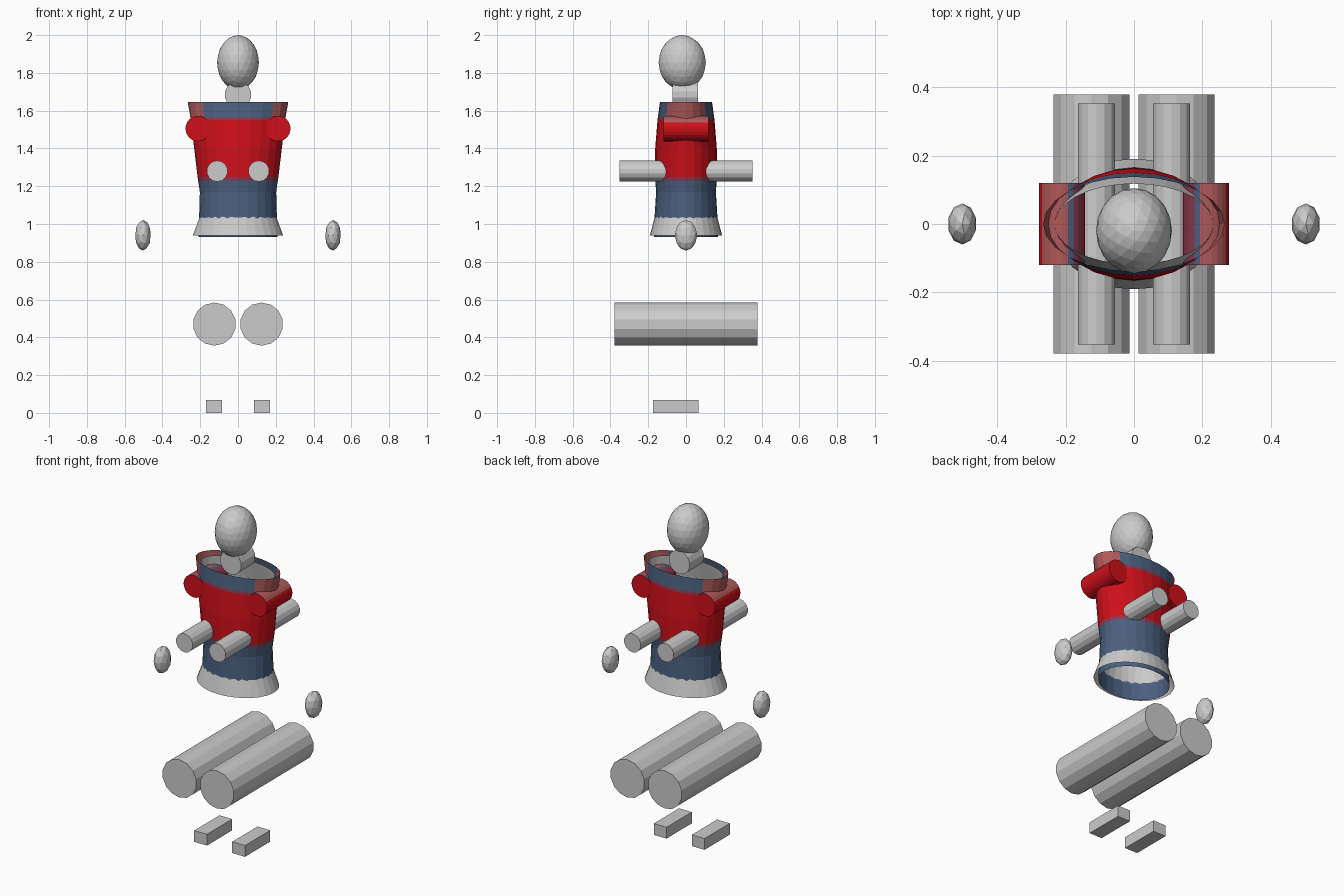
import bpy, bmesh
from math import sin, cos, pi

if "Cube" in bpy.data.objects:
    bpy.data.objects.remove(bpy.data.objects["Cube"])


def material(name, rgb):
    m = bpy.data.materials.new(name)
    m.diffuse_color = (*rgb, 1)
    m.use_nodes = True
    m.node_tree.nodes["Principled BSDF"].inputs["Base Color"].default_value = m.diffuse_color
    return m


RED = material("red_cloth", (0.62, 0.005, 0.01))
PLUM = material("blended_cloth", (0.27, 0.04, 0.08))
BLUE = material("blue_cloth", (0.07, 0.115, 0.21))
PALE = material("faded_red_cloth", (0.42, 0.1, 0.1))
CLOTH = [RED, PLUM, BLUE, PALE]


def finish(name, bm, mats=()):
    me = bpy.data.meshes.new(name)
    bm.to_mesh(me)
    bm.free()
    for m in mats:
        me.materials.append(m)
    ob = bpy.data.objects.new(name, me)
    bpy.context.collection.objects.link(ob)
    return ob


def ellipsoid(name, loc, radii, detail):
    bpy.ops.mesh.primitive_ico_sphere_add(subdivisions=detail, radius=1, location=loc)
    ob = bpy.context.object
    ob.name, ob.scale = name, radii
    return ob


def rod(name, loc, r, length, sides):
    """Cylinder lying along y."""
    bpy.ops.mesh.primitive_cylinder_add(vertices=sides, radius=r, depth=length,
                                        location=loc, rotation=(pi / 2, 0, 0))
    ob = bpy.context.object
    ob.name = name
    return ob


def tube(name, profile, sides, phase=0, pick=None):
    """Open elliptical shell through (z, rx, ry) rings."""
    bm = bmesh.new()
    rings = []
    for z, rx, ry in profile:
        angles = [2 * pi * (i + phase) / sides for i in range(sides)]
        rings.append([bm.verts.new((rx * cos(a), ry * sin(a), z)) for a in angles])
    for lo, hi in zip(rings, rings[1:]):
        for i in range(sides):
            j = (i + 1) % sides
            f = bm.faces.new((lo[i], lo[j], hi[j], hi[i]))
            if pick:
                f.material_index = pick(f.calc_center_median())
    return finish(name, bm, CLOTH if pick else ())


# Shirt: blue hem, red chest, blue collar that fades to pale red at the sides
def shirt_colour(c):
    if c.z < 1.23:
        return 2
    if c.z < 1.25:
        return 1
    if c.z < 1.55:
        return 0
    if abs(c.x) > 0.195:
        return 3
    return 1 if c.z < 1.565 else 2


tube("shirt", [(0.93, 0.21, 0.17), (1.03, 0.206, 0.167), (1.17, 0.202, 0.158),
               (1.23, 0.211, 0.163), (1.25, 0.214, 0.165), (1.40, 0.232, 0.163),
               (1.55, 0.25, 0.151), (1.565, 0.252, 0.149), (1.645, 0.266, 0.138)],
     24, 0, shirt_colour)

# Body shell inside the shirt, flaring out at the hips
tube("body", [(0.94, 0.24, 0.191), (1.04, 0.203, 0.165), (1.15, 0.185, 0.145),
              (1.30, 0.20, 0.150), (1.50, 0.232, 0.145), (1.625, 0.232, 0.118)], 30, 0.5)

# Head and neck
ellipsoid("head", (0, -0.02, 1.855), (0.111, 0.125, 0.145), 3)
rod("neck", (0, -0.003, 1.685), 0.071, 0.135, 14)

for side, s in (("left", 1), ("right", -1)):
    # Sleeves, with a faded strip on top and a blue strip inside
    sleeve = rod(side + "_sleeve", (s * 0.211, 0, 1.505), 0.067, 0.24, 24)
    for m in CLOTH:
        sleeve.data.materials.append(m)
    for f in sleeve.data.polygons:
        nx, nz = f.normal.x * s, f.normal.y
        if nz > 0.3 and abs(f.normal.z) < 0.5:
            f.material_index = 3 if nx > -0.2 else 2 if nx > -0.6 else 1
            if nx > 0.85:
                f.material_index = 0
    # Arms, hands and legs
    rod(side + "_forearm", (s * 0.11, 0, 1.28), 0.056, 0.705, 14)
    ellipsoid(side + "_hand", (s * 0.503, 0, 0.94), (0.042, 0.06, 0.081), 2)
    rod(side + "_leg", (s * 0.125, 0, 0.47), 0.114, 0.757, 14)
    # Feet
    bpy.ops.mesh.primitive_cube_add(size=1, location=(s * 0.1265, -0.055, 0.034))
    foot = bpy.context.object
    foot.name, foot.scale = side + "_foot", (0.085, 0.24, 0.068)
